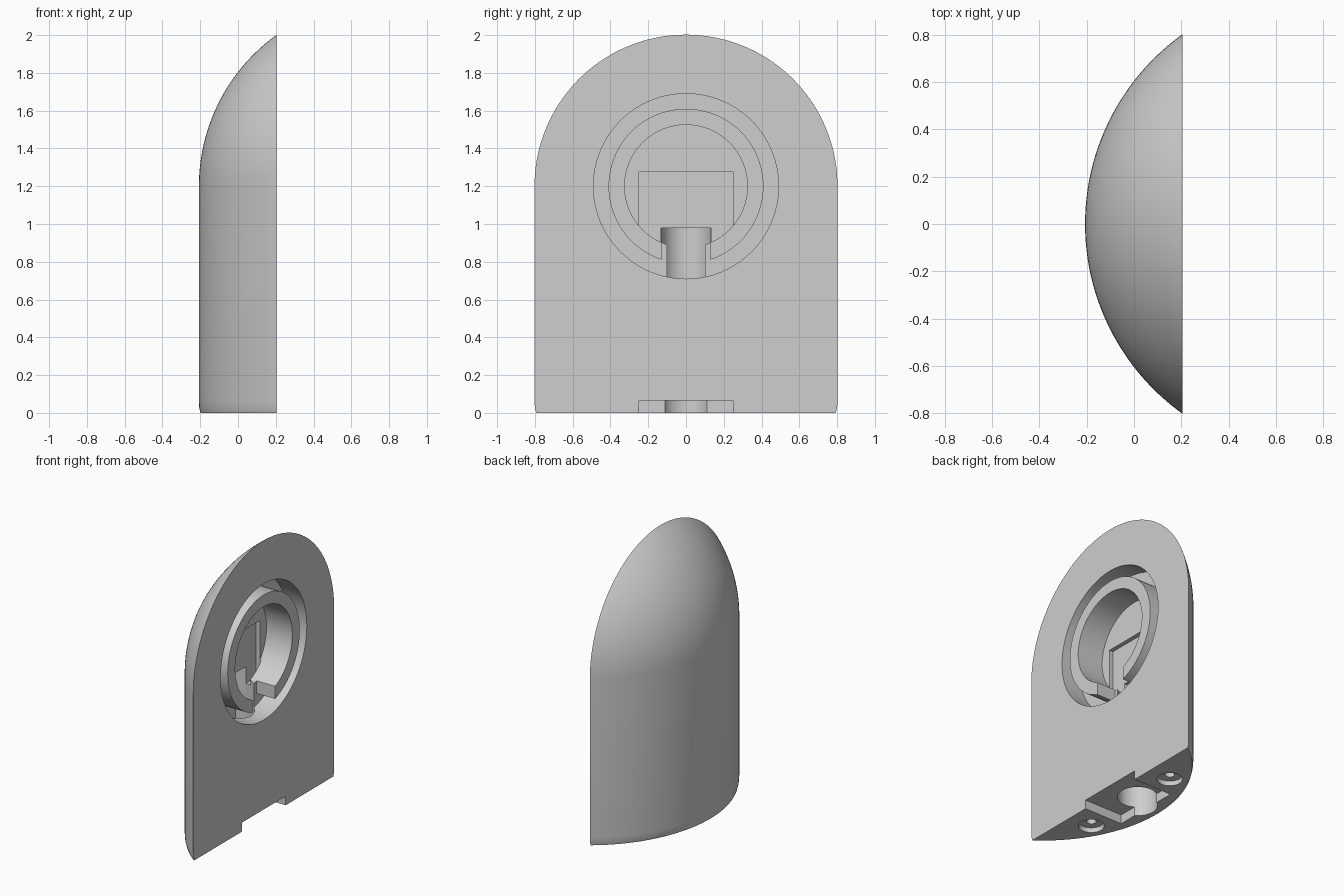
import bpy, bmesh
from math import pi, sin, cos, radians
from mathutils import Matrix, Vector

cube = bpy.data.objects.get("Cube")
if cube:
    bpy.data.objects.remove(cube, do_unlink=True)

grey = bpy.data.materials.new("light_grey")
grey.use_nodes = True
grey.diffuse_color = (0.62, 0.62, 0.62, 1)
grey.node_tree.nodes["Principled BSDF"].inputs["Base Color"].default_value = (0.62, 0.62, 0.62, 1)

FRONT = 0.205     # flat mounting face
AXIS = 0.78       # axis of the rounded back
RADIUS = 0.987
DOME_Z = 1.2      # height where the dome starts


def make_object(name, bm):
    bmesh.ops.recalc_face_normals(bm, faces=bm.faces)
    mesh = bpy.data.meshes.new(name)
    bm.to_mesh(mesh)
    bm.free()
    mesh.materials.append(grey)
    obj = bpy.data.objects.new(name, mesh)
    bpy.context.collection.objects.link(obj)
    return obj


def lathe(name, profile, matrix, steps, closed=False):
    """Revolve (radius, height) points about local z."""
    bm = bmesh.new()
    verts = [bm.verts.new((r, 0, h)) for r, h in profile]
    pairs = list(zip(verts, verts[1:]))
    if closed:
        pairs.append((verts[-1], verts[0]))
    edges = [bm.edges.new(p) for p in pairs]
    bmesh.ops.spin(bm, geom=verts + edges, axis=(0, 0, 1), cent=(0, 0, 0),
                   angle=2 * pi, steps=steps, use_duplicate=False)
    bmesh.ops.remove_doubles(bm, verts=bm.verts, dist=1e-5)
    bm.transform(matrix)
    return make_object(name, bm)


def cylinder(name, radius, low, high, matrix, steps=96):
    return lathe(name, [(0, low), (radius, low), (radius, high), (0, high)], matrix, steps)


def box(name, low, high):
    low, high = Vector(low), Vector(high)
    bm = bmesh.new()
    bmesh.ops.create_cube(bm, size=1)
    bm.transform(Matrix.Translation((low + high) / 2) @ Matrix.Diagonal((*(high - low), 1)))
    return make_object(name, bm)


def cut(target, cutter):
    mod = target.modifiers.new(cutter.name, 'BOOLEAN')
    mod.operation = 'DIFFERENCE'
    mod.solver = 'EXACT'
    mod.object = cutter
    bpy.context.view_layer.objects.active = target
    bpy.ops.object.modifier_apply(modifier=mod.name)
    bpy.data.objects.remove(cutter, do_unlink=True)


# Housing: domed column revolved, then sliced flat at the mounting face
profile = [(0, 0), (RADIUS - 0.008, 0), (RADIUS - 0.002, 0.025), (RADIUS, 0.06)]
profile += [(RADIUS * cos(radians(a)), DOME_Z + RADIUS * sin(radians(a))) for a in range(0, 90, 2)]
profile.append((0, DOME_Z + RADIUS))
housing = lathe("housing", profile, Matrix.Translation((AXIS, 0, 0)), 240)
bm = bmesh.new()
bm.from_mesh(housing.data)
bmesh.ops.bisect_plane(bm, geom=bm.verts[:] + bm.edges[:] + bm.faces[:],
                       plane_co=(FRONT, 0, 0), plane_no=(1, 0, 0), clear_outer=True)
bmesh.ops.holes_fill(bm, edges=[e for e in bm.edges if e.is_boundary], sides=0)
bmesh.ops.recalc_face_normals(bm, faces=bm.faces)
bm.to_mesh(housing.data)
bm.free()

# Round socket with a ring groove around it
socket = Matrix.Translation((0, 0, DOME_Z)) @ Matrix.Rotation(pi / 2, 4, 'Y')
cut(housing, lathe("groove_cutter", [(0.41, 0.055), (0.49, 0.055), (0.49, 0.3), (0.41, 0.3)],
                   socket, 96, closed=True))
cut(housing, cylinder("socket_cutter", 0.325, 0, 0.3, socket))

# Gap at the bottom of the ring, and shallow pocket in the socket floor
cut(housing, box("ring_gap_cutter", (0.055, -0.13, 0.76), (0.3, 0.13, 0.96)))
cut(housing, box("pocket_cutter", (-0.03, -0.25, 0.86), (0.01, 0.25, 1.275)))

# Vertical cable channel and notch in the base
cut(housing, cylinder("channel_cutter", 0.132, -0.1, 0.98, Matrix.Translation((-0.03, 0, 0)), 64))
cut(housing, box("notch_cutter", (-0.1, -0.25, -0.1), (0.3, 0.25, 0.065)))

# Counterbored screw holes under the base
for side in (-1, 1):
    place = Matrix.Translation((0.03, side * 0.4, 0))
    cut(housing, cylinder("counterbore_cutter", 0.085, -0.1, 0.035, place, 48))
    cut(housing, cylinder("screw_hole_cutter", 0.032, -0.1, 0.2, place, 32))

bpy.ops.object.select_all(action='DESELECT')
housing.select_set(True)
bpy.context.view_layer.objects.active = housing
bpy.ops.object.shade_smooth_by_angle(angle=radians(30))
